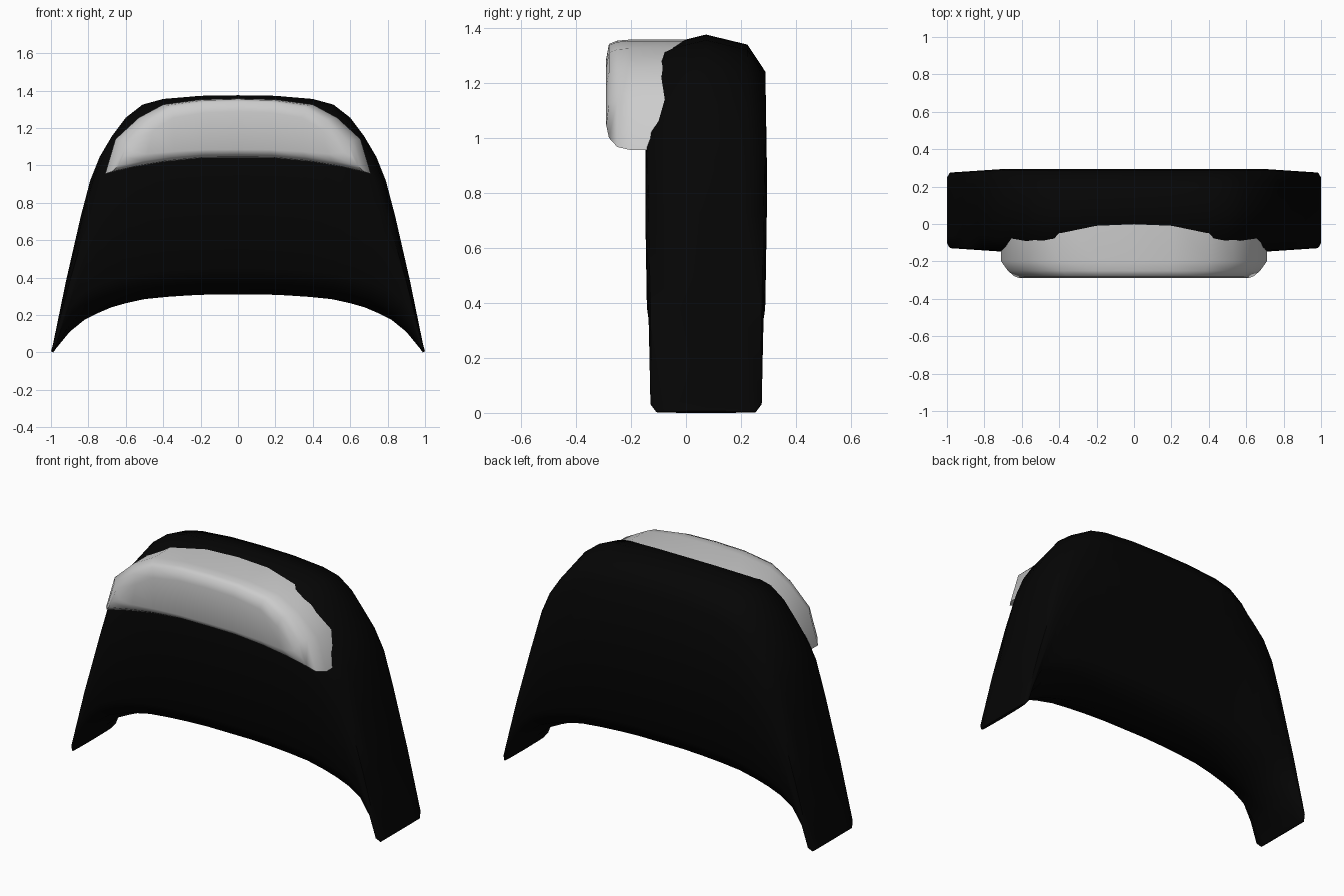
import bpy
import bmesh
from mathutils import Vector

cube = bpy.data.objects.get("Cube")
if cube:
    bpy.data.objects.remove(cube, do_unlink=True)


def make_material(name, value):
    mat = bpy.data.materials.new(name)
    mat.use_nodes = True
    colour = (value, value, value, 1)
    mat.diffuse_color = colour
    mat.node_tree.nodes["Principled BSDF"].inputs["Base Color"].default_value = colour
    return mat


def mirrored(half):
    """Full left-to-right list of columns from the centre-to-side half."""
    return [(-a, b, -c, d) for a, b, c, d in reversed(half[1:])] + half


def finish(bm, name, mat, angle):
    bmesh.ops.recalc_face_normals(bm, faces=bm.faces)
    mesh = bpy.data.meshes.new(name)
    bm.to_mesh(mesh)
    bm.free()
    mesh.materials.append(mat)
    obj = bpy.data.objects.new(name, mesh)
    bpy.context.collection.objects.link(obj)
    bpy.ops.object.select_all(action='DESELECT')
    obj.select_set(True)
    bpy.context.view_layer.objects.active = obj
    bpy.ops.object.shade_smooth_by_angle(angle=angle)


def bridge(bm, rings):
    """Join closed rings into an open tube."""
    rows = [[bm.verts.new(p) for p in ring] for ring in rings]
    n = len(rows[0])
    for a, b in zip(rows, rows[1:]):
        for i in range(n):
            j = (i + 1) % n
            bm.faces.new((a[i], a[j], b[j], b[i]))
    return rows


def inward(points, i):
    """Normal of a left-to-right path, pointing down at the centre."""
    t = points[min(i + 1, len(points) - 1)] - points[max(i - 1, 0)]
    return Vector((t.y, -t.x)).normalized()


black = make_material("black", 0.0015)
grey = make_material("light grey", 0.6)

# Body: arched shell, each column is outer x, z and inner x, z
columns = mirrored([
    (0, 1.375, 0, .31), (.2, 1.372, .14, .31), (.4, 1.355, .26, .305),
    (.51, 1.325, .38, .297), (.6, 1.255, .5, .285), (.675, 1.155, .6, .263),
    (.74, 1.045, .68, .24), (.79, .92, .75, .21), (.84, .73, .82, .175),
    (.92, .38, .9, .11), (.99, .04, .972, .022), (1, .006, .988, 0)])
outer = [Vector(c[:2]) for c in columns]
inner = [Vector(c[2:]) for c in columns]
MID_Y = .073

rings = []
for i, (o, n) in enumerate(zip(outer, inner)):
    length = (o - n).length
    down = inward(outer, i) * min(1, length * 1.2)
    up = -inward(inner, i) * min(1, length * 1.4)
    # The edge is rounded more broadly on the top than on the sides
    broad = .06 + .075 * min(1, max(0, (o.y - 1) / .35))
    tip = .9 if i in (0, len(columns) - 1) else 1

    # Rounded half section: point in the front plane and share of depth
    half = [(o, 0), (o + down * broad * .27, .68), (o + down * broad, .975),
            (o.lerp(n, .45), 1), (n + up * .14, .975), (n + up * .055, .72),
            (n, 0)]
    ring = []
    for side, part in ((1, half), (-1, half[-2:0:-1])):
        for p, share in part:
            depth = tip * (.221 - .02 * max(0, abs(p.x) - .7) / .3)
            ring.append((p.x, MID_Y + side * share * depth, p.y))
    rings.append(ring)

bm = bmesh.new()
rows = bridge(bm, rings)
bm.faces.new(rows[0])
bm.faces.new(rows[-1])
finish(bm, "body_shell", black, 1.0)

# Front visor: each column is top x, z and bottom x, z
columns = mirrored([
    (0, 1.357, 0, 1.04), (.2, 1.352, .2, 1.038), (.4, 1.325, .4, 1.018),
    (.53, 1.255, .56, .99), (.655, 1.14, .71, .955)])

# Layers towards the front: y, sideways shrink, top drop and bottom lift
layers = [(.05, 0, 0, 0), (-.2, 0, 0, 0), (-.25, .05, .004, .07),
          (-.28, .1, .016, .27), (-.29, .14, .07, .55)]
LIFT_Z = 1.12
rings = []
for y, shrink, drop, lift in layers:
    top = [(tx * (1 - shrink), y, tz - drop) for tx, tz, _, _ in columns]
    bottom = [(bx * (1 - shrink), y, bz + (LIFT_Z - bz) * lift)
              for _, _, bx, bz in columns]
    rings.append(top + bottom[::-1])

bm = bmesh.new()
rows = bridge(bm, rings)
for row in (rows[0], rows[-1]):
    for i in range(len(columns) - 1):
        bm.faces.new((row[i], row[i + 1], row[-i - 2], row[-i - 1]))
finish(bm, "front_visor", grey, 1.2)
